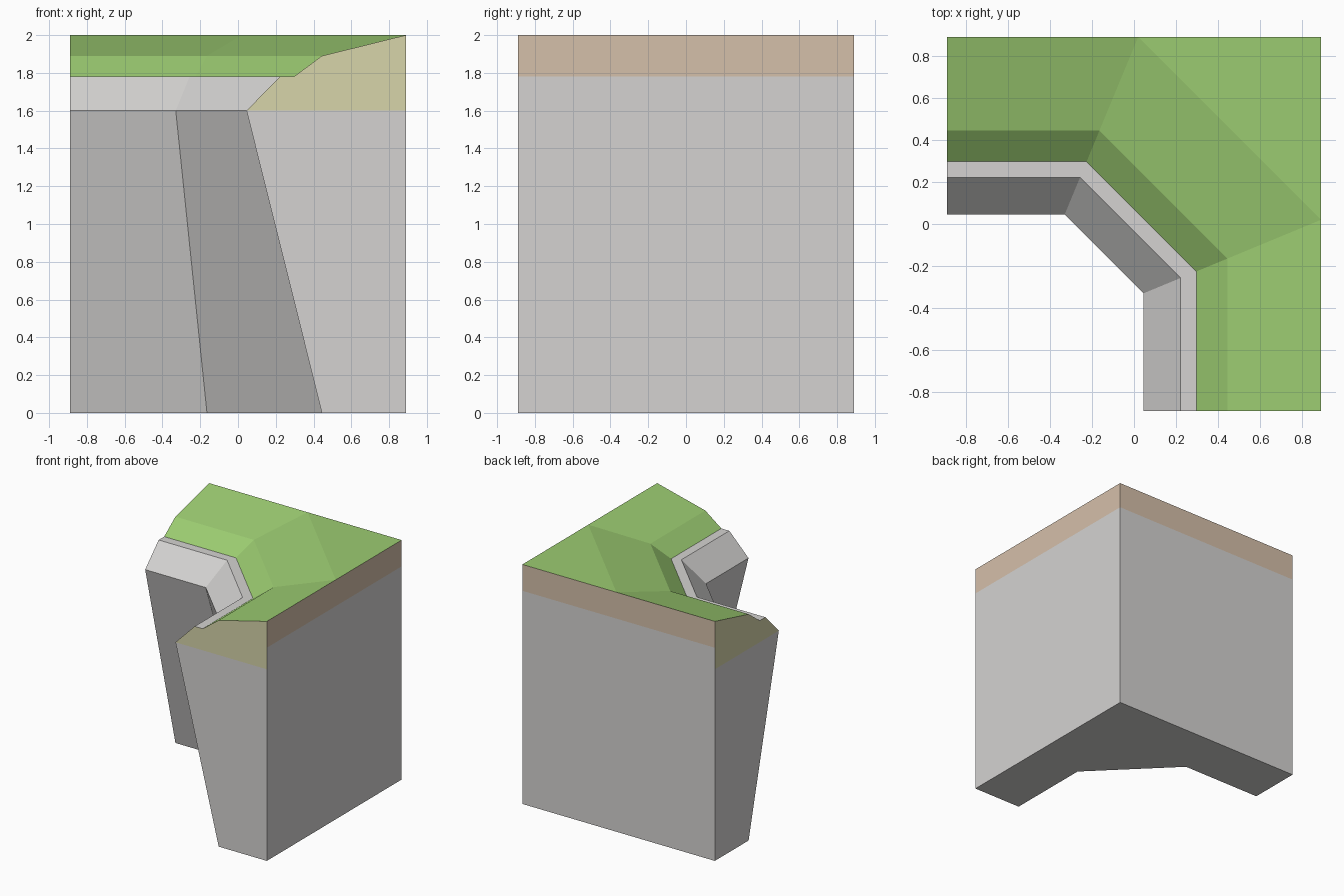
import bpy, bmesh, math
from mathutils import Vector

cube = bpy.data.objects.get("Cube")
if cube:
    bpy.data.objects.remove(cube, do_unlink=True)


def material(name, rgb):
    m = bpy.data.materials.new(name)
    m.use_nodes = True
    m.diffuse_color = (*rgb, 1)
    m.node_tree.nodes["Principled BSDF"].inputs["Base Color"].default_value = (*rgb, 1)
    return m


STONE, GRASS, SOIL, SAND = range(4)
materials = [
    material("stone grey", (0.66, 0.65, 0.64)),
    material("grass green", (0.33, 0.60, 0.165)),
    material("soil brown", (0.665, 0.525, 0.40)),
    material("sand khaki", (0.68, 0.66, 0.40)),
]

H = 0.889                       # half width of the block
TOP, LEDGE, BRINK = 2.0, 1.78, 1.6

# Cliff cross-section from foot to back edge: (offset, height)
profile = [(0.444, 0), (0.045, BRINK), (0.222, LEDGE),
           (0.296, LEDGE), (0.444, 1.89), (H, TOP)]

bm = bmesh.new()


def station(d, z):
    """Four points along the chamfered corner path at one offset."""
    mitre = (d - H) * math.tan(math.pi / 8) + 0.02
    path = [(d, -H), (d, mitre), (mitre, d), (-H, d)]
    return [bm.verts.new((x, y, z)) for x, y in path]


rows = [station(d, z) for d, z in profile]
corner_top = bm.verts.new((H, H, TOP))
corner_low = bm.verts.new((H, H, 0))
right_low = bm.verts.new((H, -H, 0))
left_low = bm.verts.new((-H, H, 0))

# Cliff wall, bevel, ledge, bank and meadow strips
for i, (a, b) in enumerate(zip(rows, rows[1:])):
    for j in range(3):
        f = bm.faces.new((a[j], b[j], b[j + 1], a[j + 1]))
        f.material_index = GRASS if i >= 3 else STONE

# Flat grass triangle in the back corner
back = rows[-1]
bm.faces.new((back[1], corner_top, back[2])).material_index = GRASS

# Underside, outer walls and cut ends
bm.faces.new(rows[0] + [left_low, corner_low, right_low])
walls = [bm.faces.new((right_low, corner_low, corner_top, back[1], back[0])),
         bm.faces.new((corner_low, left_low, back[3], back[2], corner_top))]
ends = [bm.faces.new([r[0] for r in rows] + [right_low]),
        bm.faces.new([r[3] for r in rows] + [left_low])]


def paint_above(faces, height, index):
    """Cut the faces at a height and colour the upper pieces."""
    normals = []
    for f in faces:
        f.normal_update()
        normals.append((f.normal.copy(), f.calc_center_median()))
    geom = set(faces)
    for f in faces:
        geom.update(f.edges)
        geom.update(f.verts)
    bmesh.ops.bisect_plane(bm, geom=list(geom), dist=1e-5,
                           plane_co=(0, 0, height), plane_no=(0, 0, 1))
    for f in bm.faces:
        f.normal_update()
        c = f.calc_center_median()
        for n, p in normals:
            if abs(f.normal.dot(n)) > 0.999 and abs((c - p).dot(n)) < 1e-4 and c.z > height:
                f.material_index = index


paint_above(walls, LEDGE, SOIL)
paint_above(ends, BRINK, SAND)
bmesh.ops.recalc_face_normals(bm, faces=bm.faces[:])

mesh = bpy.data.meshes.new("cliff_corner")
bm.to_mesh(mesh)
bm.free()
for m in materials:
    mesh.materials.append(m)
cliff = bpy.data.objects.new("cliff_corner", mesh)
bpy.context.collection.objects.link(cliff)
